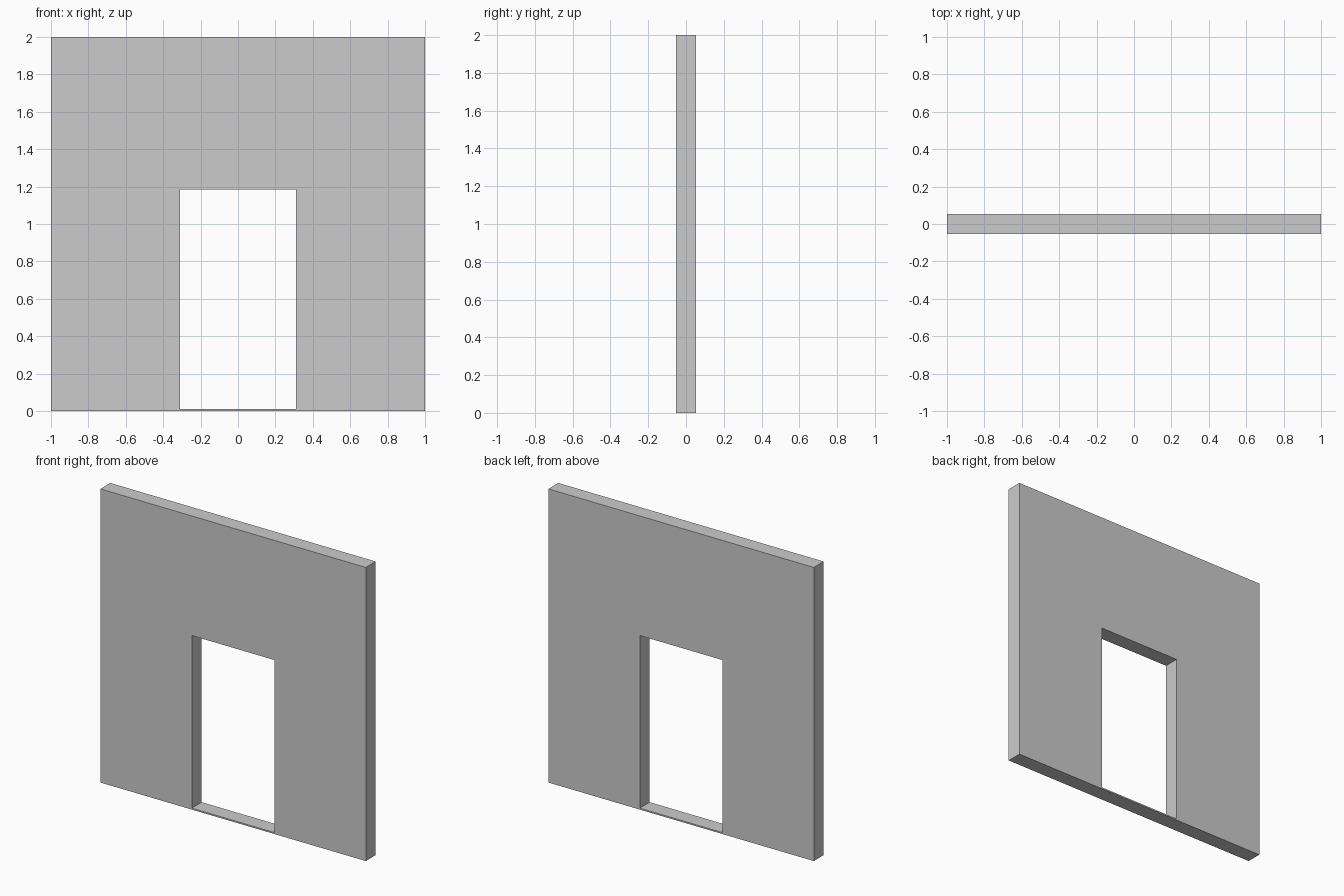
import bpy, bmesh

if "Cube" in bpy.data.objects:
    bpy.data.objects.remove(bpy.data.objects["Cube"])

THICK = 0.106


def rect(bm, half_w, z0, z1):
    """Four corner vertices of an upright rectangle on the front plane."""
    corners = [(-half_w, z0), (half_w, z0), (half_w, z1), (-half_w, z1)]
    return [bm.verts.new((x, -THICK / 2, z)) for x, z in corners]


# Wall face: a ring of quads between the outline and the doorway
bm = bmesh.new()
outer = rect(bm, 1.0, 0.0, 2.0)
inner = rect(bm, 0.311, 0.01, 1.185)
ring = []
for i in range(4):
    j = (i + 1) % 4
    ring.append(bm.faces.new((outer[i], outer[j], inner[j], inner[i])))

# Thickness: extrude the ring backwards, keeping the front face
ext = bmesh.ops.extrude_face_region(bm, geom=ring, use_keep_orig=True)
back = [v for v in ext["geom"] if isinstance(v, bmesh.types.BMVert)]
bmesh.ops.translate(bm, verts=back, vec=(0, THICK, 0))
bmesh.ops.recalc_face_normals(bm, faces=bm.faces)

mesh = bpy.data.meshes.new("doorway_wall")
bm.to_mesh(mesh)
bm.free()
wall = bpy.data.objects.new("doorway_wall", mesh)
bpy.context.collection.objects.link(wall)
